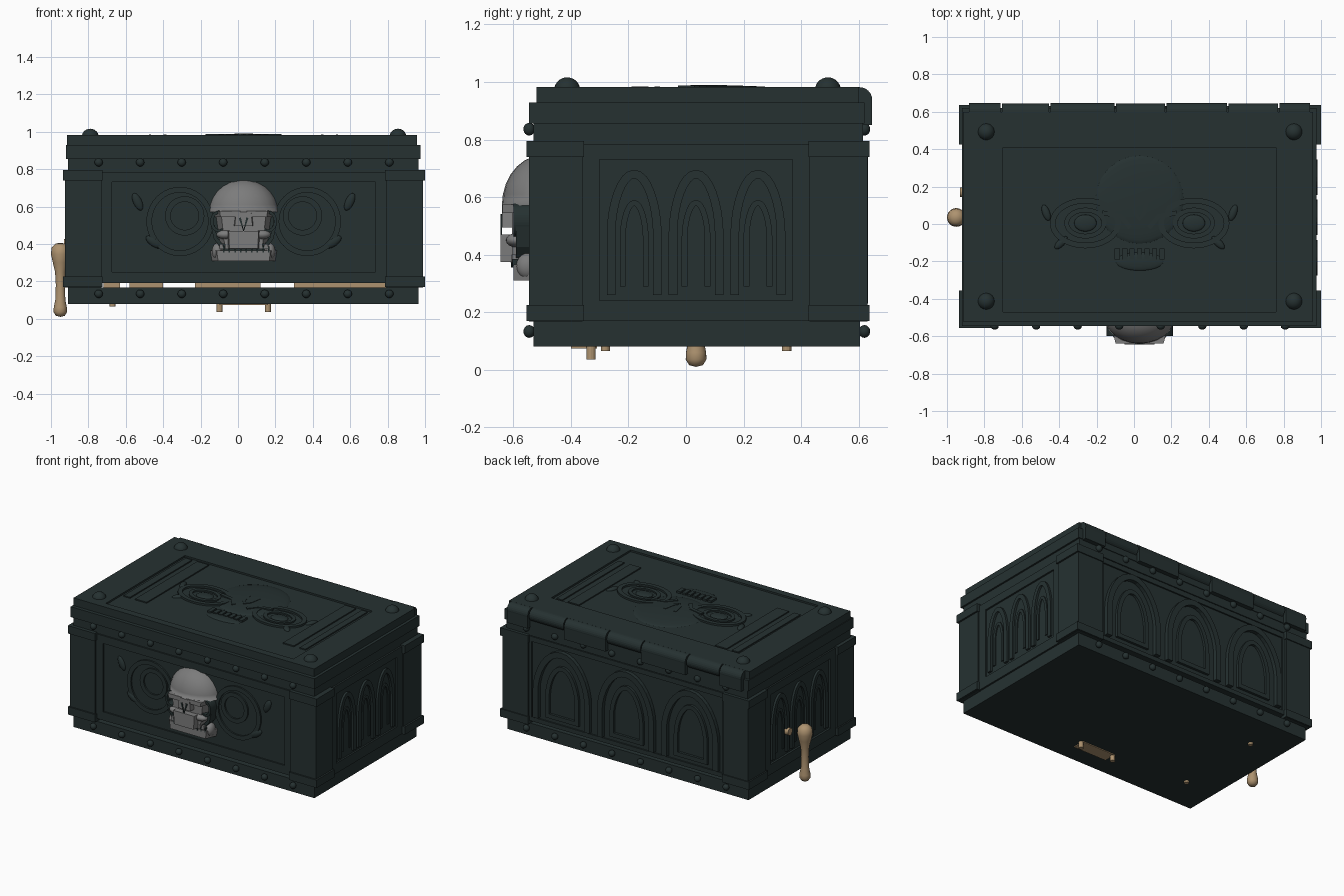
import bpy, bmesh
from math import pi, sin, cos, radians
from mathutils import Matrix, Vector

cube = bpy.data.objects.get("Cube")
if cube:
    bpy.data.objects.remove(cube, do_unlink=True)


def material(name, rgb):
    m = bpy.data.materials.new(name)
    m.use_nodes = True
    m.diffuse_color = (*rgb, 1)
    m.node_tree.nodes["Principled BSDF"].inputs["Base Color"].default_value = (*rgb, 1)
    return m


DARK = material("dark_teal", (0.019, 0.031, 0.031))
GREY = material("bone_grey", (0.2, 0.2, 0.2))
TAN = material("tan_wood", (0.42, 0.29, 0.16))
CX, CY = 0.03, 0.04
TOP = Matrix.Identity(4)


def side(angle):
    """Face frame: local x runs along the wall, y is up, z points outward."""
    return Matrix.Rotation(radians(angle), 4, "Z") @ Matrix.Rotation(pi / 2, 4, "X")


FRONT, BACK, LEFT, RIGHT = side(0), side(180), side(90), side(-90)


def finish(name, bm, mat, frame=TOP, smooth=False):
    me = bpy.data.meshes.new(name)
    for f in bm.faces:
        f.smooth = smooth
    bm.to_mesh(me)
    bm.free()
    me.materials.append(mat)
    ob = bpy.data.objects.new(name, me)
    ob.matrix_world = frame
    bpy.context.collection.objects.link(ob)
    return ob


def add_box(bm, x, y, z):
    size = Matrix.Diagonal((x[1] - x[0], y[1] - y[0], z[1] - z[0], 1))
    mid = Matrix.Translation((sum(x) / 2, sum(y) / 2, sum(z) / 2))
    return bmesh.ops.create_cube(bm, size=1, matrix=mid @ size)["verts"]


def box(name, x, y, z, mat=DARK, frame=TOP):
    bm = bmesh.new()
    add_box(bm, x, y, z)
    return finish(name, bm, mat, frame)


def border(name, outer, inner, z, frame):
    """Rectangular raised border of four bars."""
    (a, b, c, d), (e, f, g, h) = outer, inner
    bm = bmesh.new()
    for x, y in (((a, e), (c, d)), ((f, b), (c, d)), ((e, f), (c, g)), ((e, f), (h, d))):
        add_box(bm, x, y, z)
    return finish(name, bm, DARK, frame)


def ball(name, loc, radii, mat=DARK, frame=TOP, tilt=0, cut=None):
    bm = bmesh.new()
    bmesh.ops.create_uvsphere(bm, u_segments=24, v_segments=14, radius=1)
    m = Matrix.Translation(loc) @ Matrix.Rotation(radians(tilt), 4, "Z") @ Matrix.Diagonal((*radii, 1))
    bm.transform(m)
    if cut is not None:
        geom = bm.verts[:] + bm.edges[:] + bm.faces[:]
        res = bmesh.ops.bisect_plane(bm, geom=geom, plane_co=(0, 0, cut), plane_no=(0, 0, 1), clear_inner=True)
        bmesh.ops.contextual_create(bm, geom=[e for e in res["geom_cut"] if isinstance(e, bmesh.types.BMEdge)])
    return finish(name, bm, mat, frame, True)


def rod(name, a, b, r, mat, n=24):
    a, b = Vector(a), Vector(b)
    bm = bmesh.new()
    m = Matrix.Translation((a + b) / 2) @ (b - a).to_track_quat("Z", "Y").to_matrix().to_4x4()
    bmesh.ops.create_cone(bm, cap_ends=True, segments=n, radius1=r, radius2=r, depth=(b - a).length, matrix=m)
    return finish(name, bm, mat)


def band(name, pts, width, z, frame, closed=False):
    """Flat raised moulding of constant width along a path."""
    bm = bmesh.new()
    n = len(pts)
    rows = []
    for i, p in enumerate(pts):
        p = Vector(p)
        nxt = Vector(pts[(i + 1) % n] if closed else pts[min(i + 1, n - 1)])
        prv = Vector(pts[i - 1] if closed else pts[max(i - 1, 0)])
        t = (nxt - prv).normalized()
        o = Vector((-t.y, t.x)) * width / 2
        rows.append([bm.verts.new((*q, h)) for q, h in ((p + o, z[0]), (p + o, z[1]), (p - o, z[1]), (p - o, z[0]))])
    for i in range(n if closed else n - 1):
        a, b = rows[i], rows[(i + 1) % n]
        for k in range(4):
            bm.faces.new((a[k], a[(k + 1) % 4], b[(k + 1) % 4], b[k]))
    if not closed:
        bm.faces.new(rows[0])
        bm.faces.new(rows[-1][::-1])
    bmesh.ops.recalc_face_normals(bm, faces=bm.faces)
    return finish(name, bm, DARK, frame)


def ring(name, c, rx, ry, width, z, frame):
    pts = [(c[0] + rx * cos(i * pi / 20), c[1] + ry * sin(i * pi / 20)) for i in range(40)]
    return band(name, pts, width, z, frame, True)


def arch(name, cx, half, y0, spring, rise, width, z, frame):
    """Pointed arch on straight legs."""
    curve = [(half * cos(t * pi / 16), rise * sin(t * pi / 16) ** 1.15) for t in range(9)]
    right = [(cx + half, y0)] + [(cx + x, spring + y) for x, y in curve]
    left = [(2 * cx - x, y) for x, y in right[-2::-1]]
    return band(name, right + left + [(cx - half, y0)], width, z, frame)


# Stepped base and lid
box("base", (-0.91, 0.965), (-0.53, 0.605), (0.08, 0.168))
box("lid_rivet_band", (-0.91, 0.965), (-0.53, 0.615), (0.79, 0.856))
box("lid_moulding", (-0.92, 0.977), (-0.545, 0.62), (0.855, 0.928))
box("lid_top", (-0.915, 0.957), (-0.52, 0.6), (0.925, 0.97))
border("lid_border", (-0.915, 0.957, -0.52, 0.6), (-0.7, 0.76, -0.47, 0.41), (0.965, 0.982), TOP)

# Corner posts with caps
for sx, xs, xc in (("right", (-0.925, -0.73), (-0.935, -0.725)), ("left", (0.79, 0.988), (0.785, 1.0))):
    for sy, ys, yc in (("front", (-0.545, -0.36), (-0.555, -0.355)), ("back", (0.43, 0.63), (0.425, 0.637))):
        box(f"{sy}_{sx}_post", xs, ys, (0.168, 0.795))
        for part, z in (("foot", (0.17, 0.225)), ("cap", (0.74, 0.795))):
            box(f"{sy}_{sx}_{part}", xc, yc, z)

# Wall panels with raised borders
box("front_panel", (-0.74, 0.8), (0.19, 0.795), (0.48, 0.524), frame=FRONT)
border("front_border", (-0.73, 0.79, 0.19, 0.785), (-0.675, 0.735, 0.25, 0.73), (0.52, 0.534), FRONT)
box("back_panel", (-0.8, 0.74), (0.19, 0.795), (0.56, 0.605), frame=BACK)
border("back_border", (-0.79, 0.73, 0.19, 0.785), (-0.77, 0.71, 0.22, 0.75), (0.6, 0.615), BACK)
box("left_panel", (-0.37, 0.44), (0.165, 0.795), (0.92, 0.965), frame=LEFT)
border("left_border", (-0.36, 0.43, 0.17, 0.785), (-0.3, 0.37, 0.24, 0.73), (0.96, 0.977), LEFT)
box("right_panel", (-0.44, 0.37), (0.165, 0.795), (0.86, 0.9), frame=RIGHT)
border("right_border", (-0.43, 0.36, 0.17, 0.785), (-0.37, 0.3, 0.24, 0.73), (0.895, 0.915), RIGHT)

# Arched mouldings on the back and the two ends
for i in (-1, 0, 1):
    arch("back_outer_arch", -CX + i * 0.5, 0.2, 0.23, 0.43, 0.29, 0.04, (0.6, 0.632), BACK)
    arch("back_inner_arch", -CX + i * 0.5, 0.115, 0.27, 0.4, 0.22, 0.03, (0.6, 0.622), BACK)
    box("back_arch_sill", (-CX + i * 0.5 - 0.13, -CX + i * 0.5 + 0.13), (0.25, 0.28), (0.6, 0.622), frame=BACK)
    for name, frame, s, z in (("left", LEFT, 1, 0.96), ("right", RIGHT, -1, 0.895)):
        arch(f"{name}_end_arch", s * 0.035 + i * 0.215, 0.08, 0.26, 0.48, 0.2, 0.03, (z, z + 0.02), frame)
        arch(f"{name}_end_inner_arch", s * 0.035 + i * 0.215, 0.04, 0.29, 0.46, 0.12, 0.02, (z, z + 0.012), frame)

# Rivets along front and back, domed studs on the lid
for i in range(8):
    x = -0.745 + i * 0.222
    for z in (0.836, 0.133):
        ball("front_rivet", (x, -0.545, z), (0.022, 0.02, 0.022))
        ball("back_rivet", (x, 0.62, z), (0.022, 0.02, 0.022))
for x in (-0.79, 0.855):
    for y in (-0.413, 0.493):
        ball("lid_stud", (x, y, 0.972), (0.045, 0.045, 0.044))

# Knuckled hinge along the back of the lid
cuts = [-0.885, -0.71, -0.45, -0.1, 0.17, 0.5, 0.775, 0.945]
for i, (a, b) in enumerate(zip(cuts, cuts[1:])):
    y = 0.6 if i % 2 else 0.603
    rod("hinge_knuckle", (a + 0.004, y, 0.938), (b - 0.004, y, 0.938), 0.044, DARK)
    if i % 2 == 0:
        box("hinge_leaf", (a + 0.004, b - 0.004), (0.59, 0.646), (0.85, 0.938))

# Lid relief: bars, skull, ringed eyes and teeth
for x in ((-0.68, -0.63), (-0.59, -0.5), (0.56, 0.645), (0.69, 0.735)):
    box("lid_bar", x, (-0.3, 0.39), (0.965, 0.978))
ball("lid_skull_crown", (CX, 0.13, 0.966), (0.24, 0.24, 0.022))
ball("lid_skull_chin", (CX, -0.2, 0.968), (0.13, 0.05, 0.012))
band("lid_nose", [(-0.01, 0.14), (0.005, 0.06), (CX, 0.025), (0.055, 0.06), (0.07, 0.14)], 0.02, (0.97, 0.99), TOP)
for s in (-1, 1):
    ring("lid_outer_ring", (CX + s * 0.29, 0.005), 0.175, 0.12, 0.03, (0.965, 0.983), TOP)
    ring("lid_inner_ring", (CX + s * 0.29, 0.005), 0.1, 0.07, 0.025, (0.965, 0.98), TOP)
    ball("lid_eye_boss", (CX + s * 0.29, 0.005, 0.97), (0.06, 0.045, 0.012))
    band("lid_brow", [(CX + s * x, y) for x, y in ((0.05, -0.02), (0.1, 0.04), (0.2, 0.06))], 0.025, (0.965, 0.988), TOP)
    for x, y, tilt in ((0.5, 0.06, -20), (0.42, -0.1, 45)):
        ball("lid_leaf", (CX + s * x, y, 0.97), (0.02, 0.045, 0.014), tilt=s * tilt)
for i in range(7):
    x = CX - 0.12 + i * 0.04
    box("lid_tooth", (x - 0.014, x + 0.014), (-0.19, -0.13), (0.965, 0.984))

# Front relief: ringed scrolls and leaves
for s in (-1, 1):
    ring("front_outer_ring", (CX + s * 0.34, 0.52), 0.165, 0.17, 0.03, (0.515, 0.535), FRONT)
    ring("front_inner_ring", (CX + s * 0.315, 0.55), 0.09, 0.09, 0.03, (0.515, 0.535), FRONT)
    for x, z, tilt in ((0.567, 0.625, -25), (0.48, 0.41, -55)):
        ball("front_leaf", (CX + s * x, z, 0.525), (0.023, 0.05, 0.015), frame=FRONT, tilt=s * tilt)

# Grey skull on the front
ball("skull_crown", (CX, -0.5, 0.57), (0.187, 0.14, 0.175), GREY, cut=0.57)


def tapered(name, x, y, z, pinch, mat=GREY):
    """Box whose lower edge and front are narrowed."""
    bm = bmesh.new()
    for v in add_box(bm, x, y, z):
        k = (pinch if v.co.z < sum(z) / 2 else 1) * (0.8 if v.co.y < sum(y) / 2 else 1)
        v.co.x = CX + (v.co.x - CX) * k
    return finish(name, bm, mat)


tapered("skull_brow", (-0.13, 0.19), (-0.638, -0.52), (0.545, 0.575), 0.97)
tapered("skull_face", (-0.12, 0.18), (-0.605, -0.52), (0.4, 0.56), 0.85)
tapered("skull_muzzle", (-0.07, 0.13), (-0.645, -0.52), (0.375, 0.47), 0.95)
tapered("skull_nose_bridge", (-0.02, 0.08), (-0.64, -0.52), (0.495, 0.57), 1.2)
tapered("skull_jaw", (-0.15, 0.21), (-0.6, -0.52), (0.31, 0.365), 0.95)
band("skull_nose_hole", [(CX - 0.02, 0.54), (CX, 0.47), (CX + 0.02, 0.54)], 0.012, (0.64, 0.645), FRONT)
for s in (-1, 1):
    ring("eye_socket_rim", (CX + s * 0.13, 0.52), 0.04, 0.05, 0.016, (0.52, 0.6), FRONT)
    band("cheek_line", [(CX + s * x, z) for x, z in ((0.165, 0.5), (0.15, 0.43), (0.11, 0.38))], 0.02, (0.52, 0.59), FRONT)
    ball("skull_cheek", (CX + s * 0.095, -0.59, 0.45), (0.05, 0.035, 0.025), GREY)
    ball("jaw_corner", (CX + s * 0.14, -0.55, 0.36), (0.03, 0.04, 0.045), GREY)
for i in range(9):
    x = CX - 0.12 + i * 0.03
    y = -0.6 + 0.4 * (x - CX) ** 2
    box("upper_tooth", (x - 0.01, x + 0.01), (y - 0.01, -0.53), (0.372, 0.4), GREY)
    box("tooth_gap", (x + 0.01, x + 0.018), (y - 0.008, -0.53), (0.355, 0.385))

# Turned handle and shaft on the right end
profile = [(0, 0.01), (0.024, 0.016), (0.036, 0.036), (0.035, 0.06), (0.027, 0.1), (0.024, 0.18),
           (0.028, 0.25), (0.04, 0.3), (0.05, 0.345), (0.046, 0.38), (0.025, 0.402), (0, 0.406)]
bm = bmesh.new()
vs = [bm.verts.new((r, 0, z)) for r, z in profile]
es = [bm.edges.new(p) for p in zip(vs, vs[1:])]
bmesh.ops.spin(bm, geom=vs + es, cent=(0, 0, 0), axis=(0, 0, 1), angle=2 * pi, steps=24)
bmesh.ops.remove_doubles(bm, verts=bm.verts, dist=0.0005)
bmesh.ops.recalc_face_normals(bm, faces=bm.faces)
finish("handle", bm, TAN, Matrix.Translation((-0.95, 0.035, 0)), True)
rod("handle_shaft", (-0.88, 0.17, 0.4), (-0.93, 0.17, 0.4), 0.025, TAN)

# Wooden works inside and pegs below
for a, b in ((-0.72, -0.63), (-0.58, -0.4), (-0.23, 0.12), (0.3, 0.79)):
    box("inner_slat", (a, b), (-0.1, 0.1), (0.167, 0.195), TAN)
box("peg_plate", (-0.1, 0.16), (-0.4, -0.31), (0.074, 0.082), TAN)
for x, y, z in ((-0.1, -0.33, 0.036), (0.16, -0.33, 0.036), (-0.67, -0.28, 0.066), (-0.67, 0.35, 0.066)):
    rod("bottom_peg", (x, y, z), (x, y, 0.09), 0.016, TAN, 12)
